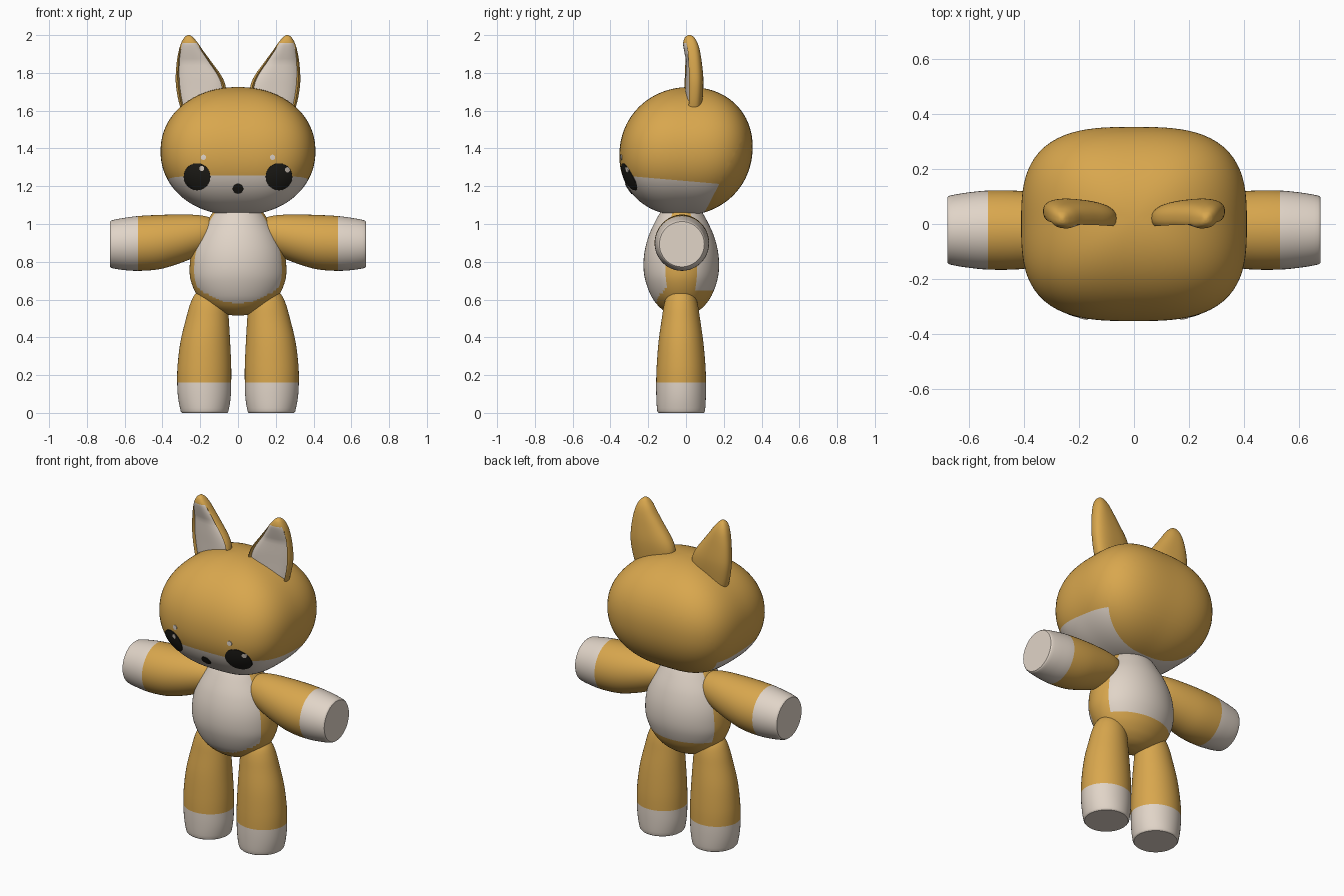
import bpy, bmesh, math
from mathutils import Vector

if "Cube" in bpy.data.objects:
    bpy.data.objects.remove(bpy.data.objects["Cube"])


def material(name, rgb):
    m = bpy.data.materials.new(name)
    m.diffuse_color = (*rgb, 1)
    m.use_nodes = True
    m.node_tree.nodes["Principled BSDF"].inputs["Base Color"].default_value = m.diffuse_color
    return m


ORANGE = material("orange fur", (0.69, 0.385, 0.075))
CREAM = material("cream fur", (0.75, 0.66, 0.575))
DARK = material("dark eye", (0.014, 0.013, 0.010))


def finish(bm, name, mats):
    bmesh.ops.recalc_face_normals(bm, faces=bm.faces)
    me = bpy.data.meshes.new(name)
    bm.to_mesh(me)
    bm.free()
    for m in mats:
        me.materials.append(m)
    ob = bpy.data.objects.new(name, me)
    bpy.context.collection.objects.link(ob)
    bpy.ops.object.select_all(action='DESELECT')
    bpy.context.view_layer.objects.active = ob
    ob.select_set(True)
    bpy.ops.object.shade_smooth_by_angle(angle=math.radians(40))
    return ob


def smooth_keys(keys, steps):
    """Hermite curve through rows of (t, centre 1, centre 2, radius 1, radius 2)."""
    def slope(i):
        a, b = keys[max(i - 1, 0)], keys[min(i + 1, len(keys) - 1)]
        return [(q - p) / (b[0] - a[0]) for p, q in zip(a, b)]
    out = []
    for i in range(len(keys) - 1):
        a, b, ma, mb = keys[i], keys[i + 1], slope(i), slope(i + 1)
        d = b[0] - a[0]
        for k in range(steps):
            s = k / steps
            h = (2*s**3 - 3*s*s + 1, (s**3 - 2*s*s + s) * d, 3*s*s - 2*s**3, (s**3 - s*s) * d)
            out.append([h[0]*p + h[1]*m + h[2]*q + h[3]*n for p, m, q, n in zip(a, ma, b, mb)])
    return out + [list(keys[-1])]


def loft(keys, place, paint, power=2.0, segs=48, steps=4):
    """Skin rounded rings; place maps (t, u, v, angle) to a point."""
    bm = bmesh.new()
    rings = []
    for t, c1, c2, r1, r2 in smooth_keys(keys, steps):
        ring = []
        for j in range(segs):
            a = math.tau * j / segs
            c, s = math.cos(a), math.sin(a)
            k = (abs(c)**power + abs(s)**power) ** (-1 / power)
            ring.append(bm.verts.new(place(t, c1 + r1*k*c, c2 + r2*k*s, a)))
        rings.append(ring)
    for lo, hi in zip(rings, rings[1:]):
        for j in range(segs):
            n = (j + 1) % segs
            f = bm.faces.new((lo[j], lo[n], hi[n], hi[j]))
            f.material_index = int(paint(f.calc_center_median(), math.tau * (j + .5) / segs))
    for ring in (rings[0], rings[-1]):
        f = bm.faces.new(ring)
        f.material_index = int(paint(f.calc_center_median(), 0))
    return bm


def upright(t, u, v, a):
    return (u, v, t)


# Head: rounded box-like ball with a cream muzzle cut by two planes
HA, HB, HC, HZ, HN, HM = 0.41, 0.352, 0.34, 1.385, 3.0, 2.1
SHEAR = 0.02


def head_y(x, z):
    zn = (z - HZ) / HC
    w = max((1 - abs(zn)**HM) ** (HN / HM) - abs(x / HA)**HN, 0)
    return -HB * w ** (1 / HN) + SHEAR * zn


head_keys = []
for i in range(61):
    lat = math.radians(-89 + 178 * i / 60)
    c, s = math.cos(lat), math.sin(lat)
    k = (abs(c)**HM + abs(s)**HM) ** (-1 / HM)
    head_keys.append((HZ + HC*k*s, 0, SHEAR*k*s, HA*k*c, HB*k*c))
bm = loft(head_keys, upright, lambda co, a: 0, power=HN, segs=96, steps=1)
top_cut = (Vector((0, -0.35, 1.258)), Vector((0, 0.087, 1)))
back_cut = (Vector((0, 0.17, 1.2)), Vector((0, 0.87, -0.45)))
for co, no in (top_cut, back_cut):
    bmesh.ops.bisect_plane(bm, geom=bm.verts[:] + bm.edges[:] + bm.faces[:],
                           plane_co=co, plane_no=no, dist=1e-5)
for f in bm.faces:
    c = f.calc_center_median()
    f.material_index = int(all((c - co).dot(no) < 0 for co, no in (top_cut, back_cut)))
finish(bm, "head", (ORANGE, CREAM))


# Face details: thin discs that follow the head surface
def face_disc(name, x, z, rx, rz, mat, lift):
    bm = bmesh.new()
    n, last = 28, None
    mid = bm.verts.new((x, head_y(x, z) - lift, z))
    for r, off in ((.25, lift), (.5, lift), (.75, lift), (1, lift), (1.01, -.002)):
        ring = []
        for j in range(n):
            a = math.tau * j / n
            px, pz = x + rx*r*math.cos(a), z + rz*r*math.sin(a)
            ring.append(bm.verts.new((px, head_y(px, pz) - off, pz)))
        for j in range(n):
            k = (j + 1) % n
            bm.faces.new((last[j], last[k], ring[k], ring[j]) if last else (mid, ring[j], ring[k]))
        last = ring
    finish(bm, name, (mat,))


face_disc("nose", 0, 1.187, 0.028, 0.027, DARK, 0.005)
for s, side in ((1, "left"), (-1, "right")):
    face_disc(side + "_eye", s * 0.217, 1.25, 0.07, 0.071, DARK, 0.004)
    face_disc(side + "_brow_spot", s * 0.183, 1.353, 0.014, 0.014, CREAM, 0.004)
face_disc("left_eye_glint", 0.262, 1.287, 0.013, 0.014, CREAM, 0.007)
face_disc("right_eye_glint", -0.192, 1.294, 0.013, 0.014, CREAM, 0.007)


# Torso: egg with a cream belly and a cream back patch
torso_keys = [(z, 0, -0.025, rx, ry) for z, rx, ry in (
    (.515, .02, .015), (.523, .07, .055), (.54, .12, .09), (.57, .17, .125), (.62, .215, .16),
    (.70, .25, .19), (.77, .256, .2), (.85, .246, .195), (.93, .217, .175),
    (1.0, .175, .145), (1.07, .125, .105), (1.12, .07, .06))]


def torso_paint(co, a):
    s = math.sin(a)
    return (s < -0.44 and co.z > 0.58 + 1.8 * co.x**2) or (s > 0.44 and co.z > 0.65)


finish(loft(torso_keys, upright, torso_paint, segs=72, steps=6), "torso", (ORANGE, CREAM))

# Limb and ear sections
leg_keys = [(0, .177, -.026, .12, .12), (.008, .177, -.026, .126, .126),
            (.08, .178, -.026, .139, .131), (.16, .179, -.026, .143, .132),
            (.25, .178, -.026, .142, .129), (.38, .173, -.027, .131, .118),
            (.50, .162, -.027, .113, .101), (.58, .154, -.027, .098, .088),
            (.63, .148, -.027, .078, .07), (.66, .145, -.027, .04, .04)]
arm_keys = [(x, z, -.022, r, r * .99) for x, z, r in (
    (.08, .95, .04), (.11, .95, .065), (.16, .948, .09), (.22, .938, .11), (.32, .919, .131),
    (.42, .904, .144), (.53, .897, .145), (.61, .894, .137), (.67, .893, .126), (.678, .893, .12))]
ear_keys = [(z, (a + b) / 2, y, (b - a) / 2, ry) for z, a, b, y, ry in (
    (1.56, .09, .285, .03, .048), (1.64, .07, .312, .032, .052), (1.72, .064, .327, .034, .055),
    (1.78, .085, .330, .033, .055), (1.86, .142, .324, .028, .05), (1.92, .186, .313, .022, .045),
    (1.958, .212, .301, .017, .038), (1.985, .235, .286, .013, .026),
    (1.996, .248, .274, .012, .015), (2.0, .256, .266, .012, .005))]


def ear_inner(a):
    return math.sin(a) < 0 and abs(math.cos(a)) < 0.80


for s, side in ((1, "left"), (-1, "right")):
    # Leg with cream foot
    finish(loft(leg_keys, lambda t, u, v, a: (s * u, v, t), lambda co, a: co.z < 0.16),
           side + "_leg", (ORANGE, CREAM))
    # Arm with cream paw
    finish(loft(arm_keys, lambda t, u, v, a: (s * t, v, u), lambda co, a: abs(co.x) > 0.53),
           side + "_arm", (ORANGE, CREAM))

    # Ear with a cupped cream inside
    def ear_place(t, u, v, a):
        cup = 0.022 * max(0, min(1, (1.958 - t) / 0.1)) if ear_inner(a) else 0
        return (s * u, v + cup + 0.1 * (u - 0.2), t)
    finish(loft(ear_keys, ear_place, lambda co, a: ear_inner(a) and co.z < 1.958, power=2.5),
           side + "_ear", (ORANGE, CREAM))
